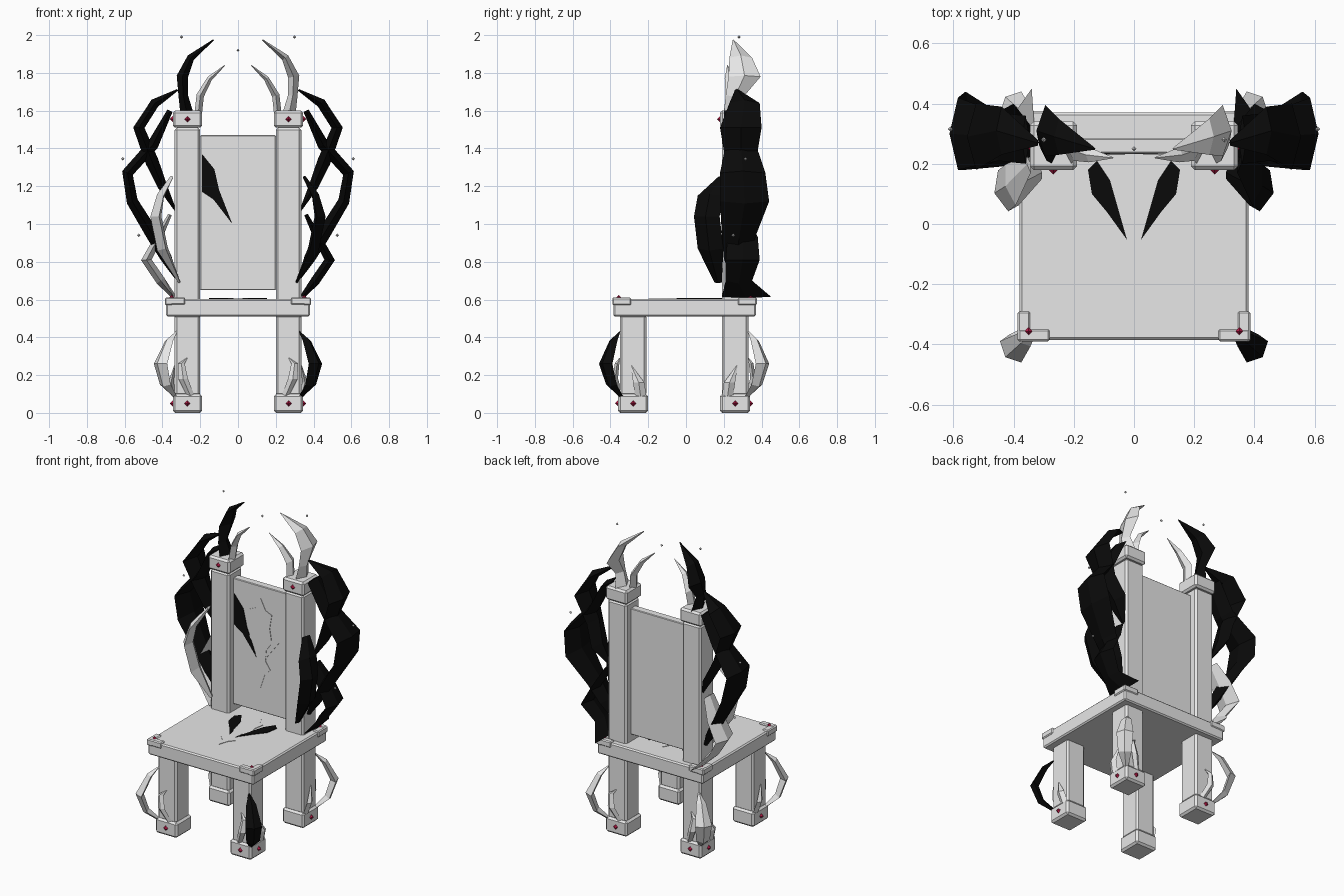
import bpy, bmesh
from mathutils import Vector

if "Cube" in bpy.data.objects:
    bpy.data.objects.remove(bpy.data.objects["Cube"])


def material(name, rgb):
    m = bpy.data.materials.new(name)
    m.diffuse_color = (*rgb, 1)
    m.use_nodes = True
    m.node_tree.nodes["Principled BSDF"].inputs["Base Color"].default_value = m.diffuse_color
    return m


STONE = material("pale_stone", (0.8, 0.8, 0.8))
BLACK = material("black", (0.003, 0.003, 0.003))
RED = material("red_gem", (0.45, 0.01, 0.06))


def finish(name, bm, mat):
    bmesh.ops.recalc_face_normals(bm, faces=bm.faces)
    me = bpy.data.meshes.new(name)
    bm.to_mesh(me)
    bm.free()
    me.materials.append(mat)
    ob = bpy.data.objects.new(name, me)
    bpy.context.collection.objects.link(ob)
    return ob


def box(name, lo, hi, bevel=0.01, mat=STONE):
    bm = bmesh.new()
    bmesh.ops.create_cube(bm, size=1)
    for v in bm.verts:
        v.co = Vector([(a + b) / 2 + c * abs(b - a) for a, b, c in zip(lo, hi, v.co)])
    ob = finish(name, bm, mat)
    if bevel:
        mod = ob.modifiers.new("bevel", 'BEVEL')
        mod.width, mod.segments = bevel, 1
    return ob


def gem(name, centre, r=0.016, mat=RED):
    """Small eight-sided diamond."""
    bm = bmesh.new()
    c = Vector(centre)
    axes = [Vector(a) * r for a in ((1, 0, 0), (0, 1, 0), (-1, 0, 0), (0, -1, 0))]
    ring = [bm.verts.new(c + a) for a in axes]
    for s in (-r, r):
        tip = bm.verts.new(c + Vector((0, 0, s)))
        for i in range(4):
            bm.faces.new((ring[i], ring[(i + 1) % 4], tip))
    finish(name, bm, mat)


def horn(name, path, wide, mat):
    """Faceted blade along path points (x, y, z, half width, half thickness)."""
    bm = bmesh.new()
    pts = [Vector(p[:3]) for p in path]
    wide = Vector(wide).normalized()
    rings = []
    for i, p in enumerate(pts):
        tangent = pts[min(i + 1, len(pts) - 1)] - pts[max(i - 1, 0)]
        side = tangent.cross(wide).normalized()
        w, t = path[i][3:]
        rings.append([bm.verts.new(p + d) for d in (wide * w, side * t, -wide * w, -side * t)])
    for a, b in zip(rings, rings[1:]):
        for k in range(4):
            bm.faces.new((a[k], a[(k + 1) % 4], b[(k + 1) % 4], b[k]))
    bm.faces.new(rings[0])
    bm.faces.new(rings[-1])
    finish(name, bm, mat)


def plate(name, outline, place, normal, mat, depth=0.004):
    """Thin flat inlay extruded from a 2D outline."""
    bm = bmesh.new()
    f = bm.faces.new([bm.verts.new(place(u, v)) for u, v in outline])
    ext = bmesh.ops.extrude_face_region(bm, geom=[f])["geom"]
    moved = [g for g in ext if isinstance(g, bmesh.types.BMVert)]
    bmesh.ops.translate(bm, verts=moved, vec=Vector(normal) * depth)
    finish(name, bm, mat)


# Seat and backrest
box("seat", (-0.38, -0.385, 0.51), (0.38, 0.37, 0.603), 0.008)
box("backrest", (-0.2, 0.235, 0.65), (0.2, 0.285, 1.47), 0.004)

# Blade paths on the right half: x, y, z, half width, half thickness
CROWN_OUTER = [(0.27, 0.27, 1.58, 0.07, 0.035), (0.29, 0.26, 1.68, 0.05, 0.025),
               (0.295, 0.31, 1.78, 0.085, 0.03), (0.25, 0.29, 1.88, 0.06, 0.02),
               (0.13, 0.25, 1.975, 0.003, 0.003)]
CROWN_INNER = [(0.21, 0.24, 1.59, 0.04, 0.02), (0.2, 0.25, 1.68, 0.04, 0.02),
               (0.15, 0.23, 1.77, 0.025, 0.014), (0.07, 0.22, 1.84, 0.002, 0.002)]
UPPER = [(0.32, 0.27, 1.71, 0.01, 0.005), (0.44, 0.31, 1.64, 0.08, 0.025),
         (0.525, 0.29, 1.51, 0.11, 0.03), (0.455, 0.29, 1.33, 0.08, 0.035),
         (0.4, 0.32, 1.2, 0.08, 0.025), (0.33, 0.3, 1.07, 0.01, 0.005)]
MIDDLE = [(0.36, 0.28, 1.6, 0.08, 0.015), (0.45, 0.29, 1.42, 0.08, 0.03),
          (0.585, 0.3, 1.27, 0.12, 0.03), (0.56, 0.31, 1.12, 0.13, 0.03),
          (0.45, 0.28, 0.94, 0.09, 0.035), (0.38, 0.27, 0.82, 0.07, 0.03),
          (0.32, 0.26, 0.7, 0.02, 0.005)]
FORWARD = [(0.35, 0.2, 1.25, 0.03, 0.008), (0.41, 0.13, 1.15, 0.07, 0.02),
           (0.435, 0.11, 1.04, 0.07, 0.03), (0.4, 0.13, 0.87, 0.07, 0.03),
           (0.31, 0.17, 0.69, 0.02, 0.006)]
LOWER = [(0.36, 0.28, 1.05, 0.05, 0.01), (0.42, 0.3, 0.93, 0.08, 0.02),
         (0.485, 0.3, 0.81, 0.09, 0.028), (0.41, 0.28, 0.7, 0.07, 0.025),
         (0.34, 0.32, 0.615, 0.13, 0.012)]
LEG = [(0.335, -0.345, 0.09, 0.015, 0.01), (0.385, -0.395, 0.15, 0.04, 0.02),
       (0.41, -0.425, 0.26, 0.05, 0.025), (0.365, -0.385, 0.38, 0.03, 0.018),
       (0.325, -0.35, 0.43, 0.004, 0.004)]
SHARD_FRONT = [(0.25, -0.345, 0.09, 0.02, 0.012), (0.29, -0.375, 0.18, 0.025, 0.015),
               (0.3, -0.365, 0.26, 0.018, 0.012), (0.27, -0.35, 0.29, 0.003, 0.003)]
SHARD_SIDE = [(0.335, -0.24, 0.09, 0.03, 0.015), (0.355, -0.25, 0.16, 0.03, 0.015),
              (0.335, -0.29, 0.25, 0.003, 0.003)]

for s, side in ((-1, "left"), (1, "right")):
    def flip(path, back=False):
        return [(s * x, (-0.02 - y) if back else y, z, w, t) for x, y, z, w, t in path]

    def side_box(name, lo, hi, bevel):
        xs = sorted((s * lo[0], s * hi[0]))
        box(f"{side}_{name}", (xs[0], *lo[1:]), (xs[1], *hi[1:]), bevel)

    dark = BLACK if s > 0 else STONE

    # Legs, posts, feet and their gems
    for end, yc, top in (("front", -0.28, 0.52), ("back", 0.26, 1.51)):
        back = end == "back"
        out = 1 if back else -1
        side_box(f"{end}_post", (0.2, yc - 0.07, 0.09), (0.335, yc + 0.07, top), 0.012)
        side_box(f"{end}_foot", (0.19, yc - 0.08, 0), (0.345, yc + 0.08, 0.1), 0.012)
        gem(f"{side}_{end}_foot_gem", (s * 0.268, yc + out * 0.08, 0.05))
        gem(f"{side}_{end}_foot_side_gem", (s * 0.345, yc, 0.05))
        # Curved blade and shards growing from each leg
        horn(f"{side}_{end}_leg_blade", flip(LEG, back), (s, -out, 0),
             BLACK if s > 0 and not back else STONE)
        horn(f"{side}_{end}_leg_shard", flip(SHARD_FRONT, back), (1, 0, 0), STONE)
        horn(f"{side}_{end}_leg_side_shard", flip(SHARD_SIDE, back), (0, 1, 0), STONE)
        # L-shaped seat corner guards
        y0 = 0.375 if back else -0.39
        ya, yb = sorted((y0, y0 - out * 0.04))
        side_box(f"{end}_corner_guard", (0.28, ya, 0.572), (0.385, yb, 0.612), 0.006)
        ya, yb = sorted((y0, y0 - out * 0.1))
        side_box(f"{end}_corner_guard_side", (0.345, ya, 0.57), (0.387, yb, 0.61), 0.006)
        gem(f"{side}_{end}_corner_gem", (s * 0.35, y0 - out * 0.033, 0.61), 0.014)

    # Post capital
    side_box("capital", (0.19, 0.18, 1.51), (0.345, 0.34, 1.6), 0.012)
    gem(f"{side}_capital_gem", (s * 0.268, 0.18, 1.555))
    gem(f"{side}_capital_side_gem", (s * 0.345, 0.26, 1.555))

    # Crown and side blades
    wide = (0, 1, 0)
    horn(f"{side}_crown_outer_blade", flip(CROWN_OUTER), wide, BLACK if s < 0 else STONE)
    horn(f"{side}_crown_inner_blade", flip(CROWN_INNER), wide, STONE)
    horn(f"{side}_upper_blade", flip(UPPER), wide, BLACK)
    horn(f"{side}_middle_blade", flip(MIDDLE), wide, BLACK)
    horn(f"{side}_forward_blade", flip(FORWARD), (0.25 * s, 1, 0), dark)
    horn(f"{side}_lower_blade", flip(LOWER), wide, dark)

    # Floating specks
    for x, y, z in ((0.3, 0.28, 1.99), (0.61, 0.315, 1.345), (0.525, 0.25, 0.94)):
        gem(f"{side}_floating_speck", (s * x, y, z), 0.009, STONE)

    # Blade inlays on the backrest and the seat
    back_inlay = [(0.19, 1.37), (0.125, 1.29), (0.1, 1.18), (0.03, 1.0), (0.13, 1.13), (0.19, 1.17)]
    plate(f"{side}_backrest_inlay", back_inlay, lambda u, v: (s * u, 0.235, v), (0, -1, 0),
          BLACK if s < 0 else STONE)
    seat_inlay = [(0.153, 0.18), (0.123, 0.21), (0.08, 0.146), (0.023, -0.053), (0.09, 0.04), (0.14, 0.1)]
    plate(f"{side}_seat_inlay", seat_inlay, lambda u, v: (s * u, v, 0.603), (0, 0, 1), BLACK)

gem("top_floating_speck", (0, 0.25, 1.92), 0.009, STONE)

# Pointed central inlays
half = [(0.035, 1.32), (0.08, 1.3), (0.065, 1.21), (0.08, 1.12), (0.04, 1.06), (0.035, 0.99),
        (0.07, 0.94), (0.03, 0.9)]
star = [(0, 1.39)] + half + [(0, 0.81)] + [(-x, z) for x, z in reversed(half)]
plate("backrest_centre_inlay", star, lambda u, v: (u, 0.235, v), (0, -1, 0), STONE, 0.003)
plate("seat_centre_inlay", star, lambda u, v: (u * 0.75, (v - 1.07) * 0.76, 0.603), (0, 0, 1),
      STONE, 0.003)
